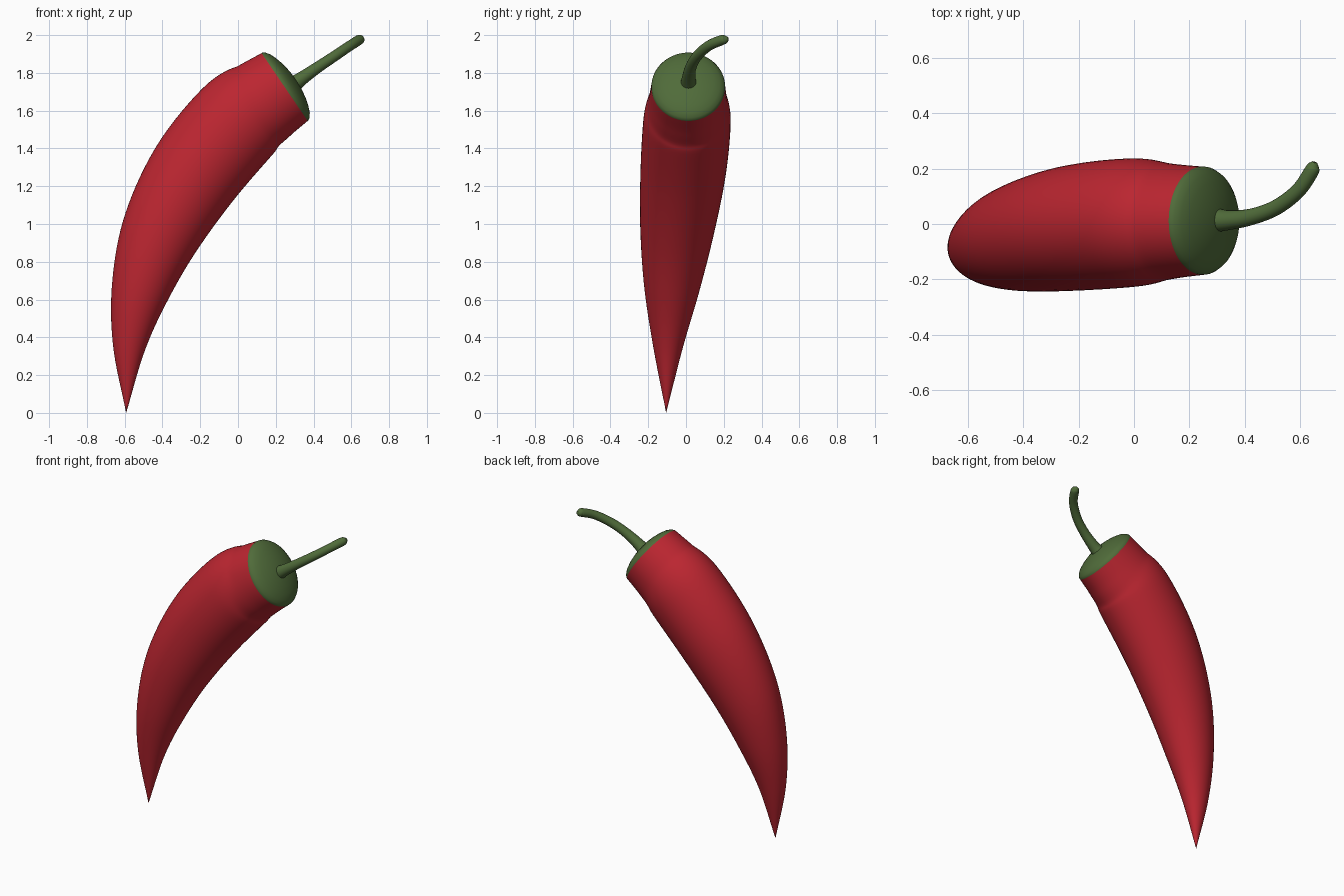
import bpy, bmesh, math
from mathutils import Vector

if "Cube" in bpy.data.objects:
    bpy.data.objects.remove(bpy.data.objects["Cube"])

def material(name, rgb):
    m = bpy.data.materials.new(name)
    m.diffuse_color = (*rgb, 1)
    m.use_nodes = True
    m.node_tree.nodes["Principled BSDF"].inputs["Base Color"].default_value = m.diffuse_color
    return m

red = material("pepper red", (0.5, 0.019, 0.03))
green = material("stem green", (0.08, 0.148, 0.042))

def spline(keys, steps):
    """Catmull-Rom through tuples of any length."""
    ks = [Vector(k) for k in keys]
    ks = [2 * ks[0] - ks[1]] + ks + [2 * ks[-1] - ks[-2]]
    out = []
    for i in range(1, len(ks) - 2):
        a, b, c, d = ks[i - 1:i + 3]
        for s in range(steps):
            t = s / steps
            out.append(0.5 * (2 * b + (c - a) * t + (2 * a - 5 * b + 4 * c - d) * t * t
                              + (3 * b - a - 3 * c + d) * t ** 3))
    return out + [ks[-2]]

def loft(name, rings, mat, sides, angle):
    """rings: (centre, axis, in-plane radius, sideways radius); zero radius = point."""
    bm = bmesh.new()
    loops = []
    for c, t, a, b in rings:
        t = t.normalized()
        u = Vector((0, 1, 0)).cross(t).normalized()
        v = t.cross(u)
        if a < 1e-4:
            loops.append([bm.verts.new(c)])
            continue
        loops.append([bm.verts.new(c + u * a * math.cos(w) + v * b * math.sin(w))
                      for w in (2 * math.pi * k / sides for k in range(sides))])
    for p, q in zip(loops, loops[1:]):
        for k in range(sides):
            j = (k + 1) % sides
            f = [p[k % len(p)], p[j % len(p)], q[j % len(q)], q[k % len(q)]]
            bm.faces.new(list(dict.fromkeys(f)))
    for end in (loops[0], loops[-1]):
        if len(end) > 2:
            bm.faces.new(end)
    bmesh.ops.recalc_face_normals(bm, faces=bm.faces)
    me = bpy.data.meshes.new(name)
    bm.to_mesh(me)
    bm.free()
    me.materials.append(mat)
    ob = bpy.data.objects.new(name, me)
    bpy.context.collection.objects.link(ob)
    bpy.ops.object.select_all(action='DESELECT')
    ob.select_set(True)
    bpy.context.view_layer.objects.active = ob
    bpy.ops.object.shade_smooth_by_angle(angle=math.radians(angle))
    return ob

def sweep(keys, steps):
    """Rings along a path of (x, y, z, radius a, radius b)."""
    pts = spline(keys, steps)
    cs = [Vector(p[:3]) for p in pts]
    n = len(cs) - 1
    return [(cs[i], cs[min(i + 1, n)] - cs[max(i - 1, 0)], max(pts[i][3], 0), max(pts[i][4], 0))
            for i in range(n + 1)]

# Curved pepper body, tip to shoulder to collar
body = sweep([(-0.592, -0.105, 0.0, 0.0, 0.0),
              (-0.575, -0.095, 0.355, 0.088, 0.08),
              (-0.513, -0.075, 0.66, 0.158, 0.147),
              (-0.40, -0.047, 0.97, 0.215, 0.196),
              (-0.22, -0.015, 1.28, 0.25, 0.226),
              (0.00, 0.006, 1.545, 0.255, 0.231),
              (0.13, 0.010, 1.645, 0.232, 0.208),
              (0.247, 0.012, 1.725, 0.217, 0.195)], 8)
axis = Vector((0.827, 0.0, 0.562))
c, _, a, b = body[-1]
body[-1] = (c, axis, a, b)
loft("pepper_body", body, red, 64, 60)

# Domed green cap
dome = [(1.0, -0.004), (1.0, 0.004), (0.96, 0.018), (0.86, 0.034), (0.7, 0.048),
        (0.5, 0.06), (0.25, 0.069), (0, 0.072)]
loft("cap", [(c + axis * h, axis, a * r, b * r) for r, h in dome], green, 64, 50)

# Bent stem with flared foot and rounded end
loft("stem", sweep([(0.295, 0.014, 1.74, 0.044, 0.044),
                    (0.34, 0.014, 1.772, 0.036, 0.036),
                    (0.42, 0.025, 1.828, 0.030, 0.030),
                    (0.51, 0.058, 1.888, 0.028, 0.028),
                    (0.59, 0.118, 1.942, 0.027, 0.027),
                    (0.637, 0.185, 1.972, 0.027, 0.027),
                    (0.646, 0.207, 1.977, 0.023, 0.023),
                    (0.652, 0.222, 1.981, 0.010, 0.010)], 5), green, 20, 50)
